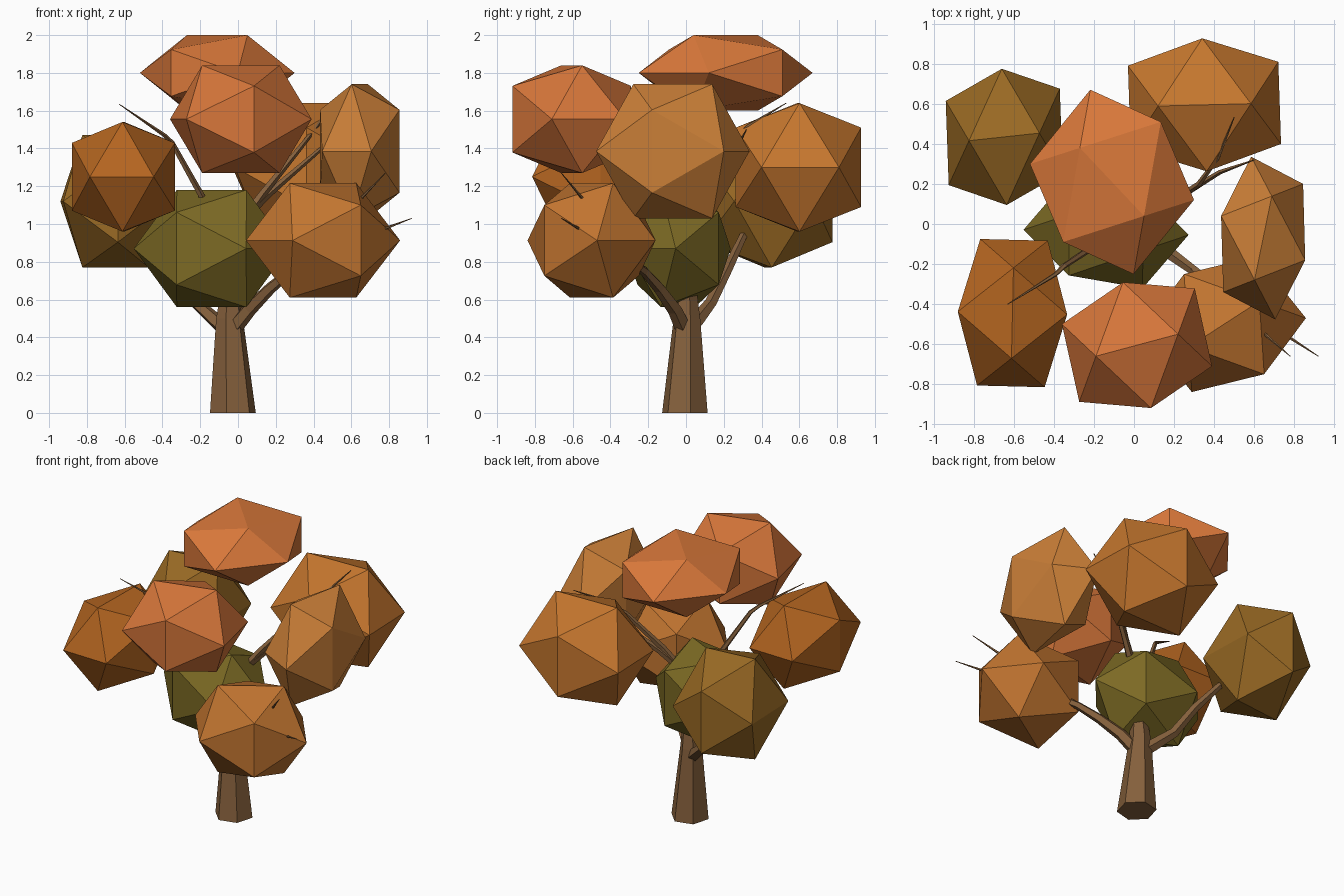
import bpy, bmesh
from math import cos, sin, pi
from mathutils import Vector

if "Cube" in bpy.data.objects:
    bpy.data.objects.remove(bpy.data.objects["Cube"])

PHI = (1 + 5 ** 0.5) / 2


def material(name, hexcode):
    def lin(c):
        return c / 12.92 if c <= 0.04045 else ((c + 0.055) / 1.055) ** 2.4
    m = bpy.data.materials.new(name)
    m.diffuse_color = [lin(int(hexcode[i:i + 2], 16) / 255) for i in (0, 2, 4)] + [1]
    m.use_nodes = True
    m.node_tree.nodes["Principled BSDF"].inputs["Base Color"].default_value = m.diffuse_color
    return m


def finish(bm, name, mat):
    bmesh.ops.recalc_face_normals(bm, faces=bm.faces)
    me = bpy.data.meshes.new(name)
    bm.to_mesh(me)
    bm.free()
    me.materials.append(mat)
    ob = bpy.data.objects.new(name, me)
    bpy.context.collection.objects.link(ob)


def leaf_clump(name, centre, edge, side, h, hexcode):
    """Stretched icosahedron: half vector of the top edge, half vector across it, half height."""
    c, e, p = Vector(centre), Vector((*edge, 0)), Vector((*side, 0))
    up = Vector((0, 0, h))
    bm = bmesh.new()
    for a in (-1, 1):
        for b in (-1, 1):
            for v in (a * e + b * up, a * p + b * up / PHI, a * PHI * e + b * p / PHI):
                bm.verts.new(c + v)
    bmesh.ops.convex_hull(bm, input=bm.verts[:])
    finish(bm, name, material(name + "_colour", hexcode))


def limb(name, path, sides=5, turn=0.0):
    """Tapered tube through (x, y, z, radius) points."""
    pts = [Vector(p[:3]) for p in path]
    bm = bmesh.new()
    rings = []
    d0 = Vector((0, 0, 1))
    x, y = Vector((1, 0, 0)), Vector((0, 1, 0))
    for i, p in enumerate(pts):
        d = (pts[min(i + 1, len(pts) - 1)] - pts[max(i - 1, 0)]).normalized()
        if i == 0 and p.z == 0:
            d = d0.copy()
        q = d0.rotation_difference(d)
        x, y, d0 = q @ x, q @ y, d
        r = path[i][3]
        rings.append([bm.verts.new(p + r * (cos(t) * x + sin(t) * y))
                      for t in (turn + 2 * pi * k / sides for k in range(sides))])
    for a, b in zip(rings, rings[1:]):
        for k in range(sides):
            n = (k + 1) % sides
            bm.faces.new((a[k], a[n], b[n], b[k]))
    bm.faces.new(rings[0])
    bm.faces.new(rings[-1])
    finish(bm, name, BARK)


BARK = material("bark", "85603c")

# Trunk and central leader
limb("trunk", [(-.027, -.006, 0, .125), (-.045, .005, .5, .073), (-.04, .005, .6, .06),
               (-.02, .0, .85, .045), (-.02, 0, .95, .03)], 6, 0.25)

# Branches
limb("front_right_branch", [(-.03, -.01, .44, .045), (.06, -.06, .55, .04), (.17, -.14, .66, .032),
                            (.28, -.22, .75, .026), (.55, -.42, .89, .017), (.92, -.66, 1.03, .002)])
limb("front_right_fork", [(.28, -.22, .75, .02), (.55, -.46, 1.03, .014), (.78, -.66, 1.27, .002)])
limb("back_left_branch", [(-.04, .0, .42, .045), (-.12, .06, .49, .04), (-.22, .13, .58, .033),
                          (-.32, .22, .76, .028), (-.45, .3, .93, .022), (-.6, .4, 1.1, .01)])
limb("left_branch", [(-.02, 0, .85, .03), (-.12, -.05, 1.0, .024), (-.2, -.11, 1.16, .018),
                     (-.35, -.21, 1.43, .014), (-.39, -.25, 1.47, .011), (-.63, -.4, 1.635, .002)])
limb("back_right_branch", [(-.02, 0, .85, .035), (.05, .03, 1.05, .028), (.13, .07, 1.16, .022),
                           (.325, .2, 1.4, .015), (.42, .33, 1.52, .01), (.5, .53, 1.64, .002)])
limb("right_branch", [(.05, .03, 1.05, .026), (.15, .09, 1.15, .021), (.43, .26, 1.39, .012),
                      (.6, .32, 1.5, .003)])

# Leaf clumps
for args in (
    ("top_leaves", (-.11, .21, 1.8), (.16, -.17), (.244, .30), .2, "d9783a"),
    ("front_leaves", (.015, -.605, 1.555), (.205, .055), (.07, -.314), .285, "d6763a"),
    ("front_right_leaves", (.45, -.5, .913), (.176, .114), (.2, -.25), .303, "c27530"),
    ("right_leaves", (.645, -.07, 1.385), (.043, .209), (.21, -.11), .355, "cc8038"),
    ("back_right_leaves", (.352, .595, 1.3), (.232, .006), (-.011, .332), .34, "c6772e"),
    ("left_leaves", (-.607, -.445, 1.25), (.005, .226), (.273, -.007), .29, "b46520"),
    ("back_left_leaves", (-.648, .435, 1.12), (.176, .019), (-.012, .34), .35, "9a6a24"),
    ("middle_leaves", (-.14, -.042, .87), (.184, -.09), (-.185, -.215), .31, "7c6a24"),
):
    leaf_clump(*args)
